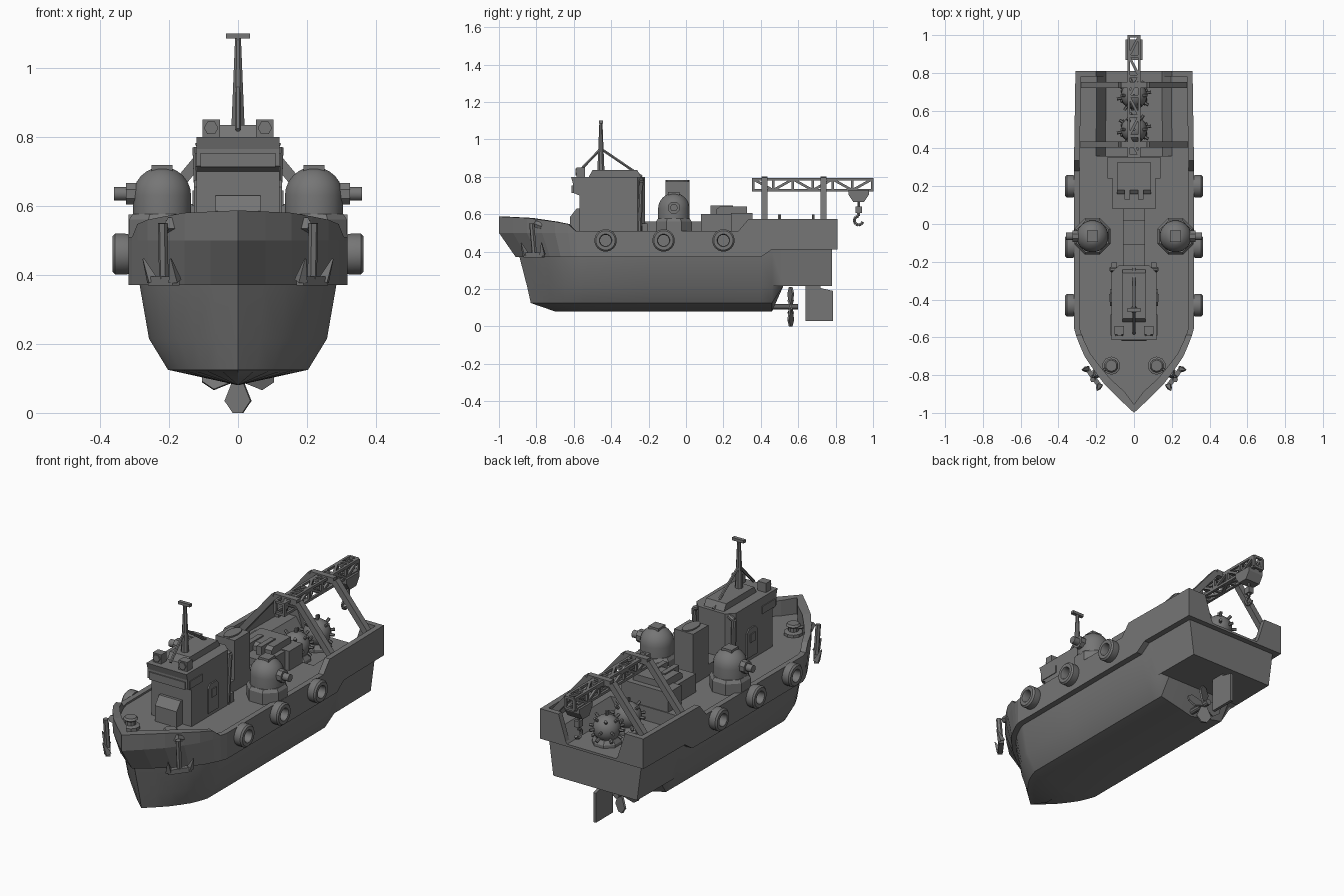
import bpy, bmesh, math
from mathutils import Vector, Matrix

if "Cube" in bpy.data.objects:
    bpy.data.objects.remove(bpy.data.objects["Cube"])

grey = bpy.data.materials.new("dark_grey_paint")
grey.diffuse_color = (0.18, 0.18, 0.18, 1)
grey.use_nodes = True
grey.node_tree.nodes["Principled BSDF"].inputs["Base Color"].default_value = grey.diffuse_color


def finish(name, bm, smooth=False):
    bmesh.ops.remove_doubles(bm, verts=bm.verts, dist=1e-5)
    bmesh.ops.recalc_face_normals(bm, faces=bm.faces)
    me = bpy.data.meshes.new(name)
    bm.to_mesh(me)
    bm.free()
    me.materials.append(grey)
    ob = bpy.data.objects.new(name, me)
    bpy.context.collection.objects.link(ob)
    if smooth:
        bpy.ops.object.select_all(action='DESELECT')
        bpy.context.view_layer.objects.active = ob
        ob.select_set(True)
        bpy.ops.object.shade_smooth_by_angle(angle=math.radians(35))
    return ob


def prism(name, pts, a, b, axis='x'):
    """Extrude a 2D outline from a to b along an axis."""
    place = {'x': lambda u, v, w: (w, u, v), 'y': lambda u, v, w: (u, w, v),
             'z': lambda u, v, w: (u, v, w)}[axis]
    bm = bmesh.new()
    ends = [[bm.verts.new(place(u, v, w)) for u, v in pts] for w in (a, b)]
    for e in ends:
        bm.faces.new(e)
    for i in range(len(pts)):
        j = (i + 1) % len(pts)
        bm.faces.new((ends[0][i], ends[0][j], ends[1][j], ends[1][i]))
    return finish(name, bm)


def box(name, x, y, z):
    return prism(name, [(x[0], y[0]), (x[1], y[0]), (x[1], y[1]), (x[0], y[1])], z[0], z[1], 'z')


def rods(name, segs, r, n=4, r2=None):
    """Straight bars between point pairs, joined in one object."""
    bm = bmesh.new()
    for p, q in segs:
        p, q = Vector(p), Vector(q)
        d = q - p
        m = Matrix.Translation((p + q) / 2) @ d.to_track_quat('Z', 'Y').to_matrix().to_4x4() \
            @ Matrix.Rotation(math.pi / n, 4, 'Z')
        bmesh.ops.create_cone(bm, cap_ends=True, segments=n, radius1=r,
                              radius2=r if r2 is None else r2, depth=d.length, matrix=m)
    return finish(name, bm, n > 8)


def path(pts):
    return list(zip(pts[:-1], pts[1:]))


def lathe(name, prof, centre, axis=(0, 0, 1), n=16, loop=False, smooth=True):
    """Spin an (r, height) profile about an axis."""
    bm = bmesh.new()
    m = Matrix.Translation(centre) @ Vector(axis).to_track_quat('Z', 'Y').to_matrix().to_4x4()
    off = math.pi / n
    rings = [[bm.verts.new(m @ Vector((r * math.cos(off + 2 * math.pi * i / n),
                                       r * math.sin(off + 2 * math.pi * i / n), h)))
              for i in range(n)] for r, h in prof]
    for k in range(len(rings) if loop else len(rings) - 1):
        a, b = rings[k], rings[(k + 1) % len(rings)]
        for i in range(n):
            j = (i + 1) % n
            bm.faces.new((a[i], a[j], b[j], b[i]))
    if not loop:
        bm.faces.new(rings[0])
        bm.faces.new(rings[-1])
    return finish(name, bm, smooth)


def interp(table, t):
    for (a, u), (b, v) in zip(table, table[1:]):
        if t <= b:
            return u + (v - u) * max(0, t - a) / (b - a)
    return table[-1][1]


def loft(name, sections, smooth):
    """Skin half sections, mirrored across x = 0."""
    bm = bmesh.new()
    for s in (1, -1):
        vs = [[bm.verts.new((s * x, y, z)) for x, y, z in sec] for sec in sections]
        for a, b in zip(vs, vs[1:]):
            for i in range(len(a) - 1):
                bm.faces.new((a[i], a[i + 1], b[i + 1], b[i]))
        bm.faces.new(vs[-1])
    bmesh.ops.remove_doubles(bm, verts=bm.verts, dist=1e-5)
    bmesh.ops.dissolve_degenerate(bm, dist=1e-5, edges=bm.edges)
    return finish(name, bm, smooth)


# hull: plan outline, bow scaled back at each level to rake the stem
width = [(-1, 0), (-.925, .08), (-.85, .155), (-.77, .215), (-.70, .262), (-.63, .292),
         (-.59, .307), (-.55, .318), (.3, .318), (.81, .31)]
sheer = [(-1, .587), (-.85, .58), (-.70, .56), (-.63, .547), (-.59, .51), (.28, .51),
         (.335, .575), (.81, .575)]
bow = [-1, -.925, -.85, -.77, -.70, -.63, -.59, -.55]


def rake(y, stem):
    return y if y > -.55 else -.55 + (y + .55) * (stem + .55) / -.45


lower = []
for y in bow + [-.2, .2, .40, .46, .52, .78]:
    w = interp(width, y) / .318
    top = interp([(.40, .37), (.46, .412)], y)
    aft = y > .5
    sec = [(0, rake(y, -.89), top)]
    for x, z, stem in ((.285, top, -.89), (.258, .215, -.85), (.203, .125, -.83), (0, .08, -.70)):
        sec.append((x * w, rake(y, stem), max(z, .215) if aft else z))
    lower.append(sec)
loft("lower_hull", lower, True)

band = []
for y in bow + [0, .28, .335, .36, .361, .40, .46, .81]:
    w, zt = interp(width, y), interp(sheer, y)
    wi = max(w - .03, 0)
    zb = interp([(.40, .37), (.46, .412)], y)
    s, floor = wi / .285, (.425 if y > .3605 else .5)
    yi = rake(y, -.955)
    band.append([(0, rake(y, -.91), zb), (w, rake(y, -.91), zb), (w, y, .5), (w, y, zt),
                 (wi, yi, zt), (wi, yi, .5), (.2 * s, yi, .5), (.15 * s, yi, floor), (0, yi, floor)])
loft("upper_hull_and_deck", band, False)

# propeller and rudder
rods("propeller_shaft", [((0, .46, .105), (0, .60, .105))], .016, 10)
for k in range(4):
    blade = prism("propeller_blade", [(-.01, 0), (.01, 0), (.04, .07), (.015, .105), (-.015, .105),
                                      (-.04, .07)], -.005, .005, 'y')
    blade.matrix_world = Matrix.Translation((0, .56, .105)) @ Matrix.Rotation(k * math.pi / 2, 4, 'Y') \
        @ Matrix.Rotation(.35, 4, 'Z')
prism("rudder", [(.64, .03), (.785, .03), (.785, .19), (.72, .205), (.72, .22), (.64, .22)], -.008, .008)

# wheelhouse
house = prism("wheelhouse", [(-.57, .49), (-.57, .70), (-.605, .715), (-.605, .765), (-.615, .80),
                             (-.22, .80), (-.22, .49)], -.12, .12)
bm = bmesh.new()
bm.from_mesh(house.data)
edges = [e for e in bm.edges if all(v.co.y > -.23 for v in e.verts) and
         abs(e.verts[0].co.z - e.verts[1].co.z) > .1]
bmesh.ops.bevel(bm, geom=edges, offset=.04, segments=1, affect='EDGES')
bm.to_mesh(house.data)
bm.free()
box("front_window", (-.108, .108), (-.611, -.60), (.712, .753))
prism("front_locker", [(-.62, .49), (-.62, .585), (-.585, .63), (-.56, .63), (-.56, .49)], -.065, .065)
prism("roof_platform", [(-.52, .80), (-.50, .835), (-.26, .835), (-.24, .80)], -.06, .06)
rods("mast", [((0, -.455, .80), (0, -.455, 1.09))], .022, 8, .009)
box("mast_crossbar", (-.035, .035), (-.465, -.445), (1.085, 1.1))
rods("mast_stays", [((0, -.455, .95), (0, -.58, .82)), ((0, -.455, .95), (0, -.235, .80))], .008, 6)
for s in (1, -1):
    xs = lambda a, b: sorted((s * a, s * b))
    box("spotlight", xs(.052, .103), (-.585, -.54), (.80, .85))
    rods("spotlight_lens", [((s * .078, -.592, .826), (s * .078, -.58, .826))], .021, 6)
    box("side_window", xs(.118, .124), (-.59, -.48), (.712, .753))
    prism("side_door", [(-.435, .52), (-.345, .52), (-.345, .655), (-.365, .675), (-.415, .675),
                        (-.435, .655)], s * .118, s * .127)
    box("door_window", xs(.12, .132), (-.41, -.37), (.60, .645))
    rods("corner_pipe", path([(s * .11, -.25, .5), (s * .12, -.24, .77), (s * .09, -.24, .785)]), .013, 8)

# funnel behind the wheelhouse
box("engine_casing", (-.055, .055), (-.22, .09), (.49, .56))
box("funnel", (-.057, .057), (-.11, .02), (.5, .775))
prism("funnel_outlet", [(.032 * math.cos(a), -.045 + .065 * math.sin(a))
                        for a in [k * math.pi / 6 for k in range(12)]], .77, .782, 'z')

# winch house
box("winch_base", (-.115, .115), (.08, .26), (.49, .60))
box("winch_rear", (-.14, .14), (.24, .355), (.49, .605))
prism("winch_cover", [(.16, .59), (.16, .625), (.18, .64), (.325, .64), (.325, .59)], -.09, .09)
for x in (-.035, .035):
    box("winch_brake", (x - .014, x + .014), (.13, .25), (.59, .647))

# domed turrets, tyres, anchors and capstans, mirrored port and starboard
for s in (1, -1):
    c = Vector((s * .22, -.065, 0))
    lathe("turret_base", [(.104, .49), (.104, .56), (.092, .576)], c, n=8, smooth=False)
    dome = [(.085, .57), (.085, .63)] + [(.085 * math.cos(a), .63 + .083 * math.sin(a))
                                         for a in (.25, .5, .75, 1, 1.2)]
    lathe("turret_dome", dome, c, n=20)
    box("turret_hatch", (c.x - .03, c.x + .03), (-.095, -.035), (.69, .718))
    rods("turret_mount", [((s * .27, -.065, .635), (s * .325, -.065, .635))], .034, 8)
    rods("turret_nozzle", [((s * .30, -.065, .635), (s * .36, -.065, .635))], .02, 12)
    for y in (-.43, -.12, .2):
        lathe("tyre_fender", [(.03, 0), (.058, 0), (.06, .01), (.06, .04), (.052, .048), (.034, .048),
                              (.03, .04)], (s * .316, y, .46), (s, 0, 0), 20, True)
    rods("anchor_shank", [((s * .218, -.825, .55), (s * .215, -.81, .38))], .014, 6)
    rods("anchor_head", [((s * .192, -.808, .55), (s * .2, -.77, .535))], .02, 6)
    t = Vector((s * .59, .81, 0))
    foot = Vector((s * .215, -.812, .382))
    rods("anchor_crown", [(foot - t * .06, foot + t * .06)], .018)
    for k in (-1, 1):
        tip = foot + t * .055 * k
        rods("anchor_fluke", [(tip, tip + t * .012 * k + Vector((s * .02, -.015, .065)))], .02, 4, .003)
    lathe("capstan", [(.048, .49), (.048, .515), (.026, .52), (.026, .54), (.038, .55), (.03, .56)],
          (s * .12, -.75, 0), n=10, smooth=False)
    rods("anchor_chain", [((s * .12, -.75, .53), (s * .205, -.80, .55))], .008, 6)
    prism("stern_corner", [(s * .31, .42), (s * .31, .575), (s * .2, .575), (s * .15, .42)], .78, .81, 'y')
    box("deck_bollard", sorted((s * .09, s * .12)), (-.235, -.205), (.49, .55))

# sea mines on pedestals in the stern well
for y in (.50, .68):
    c = Vector((0, y, .505))
    lathe("mine_pedestal", [(.075, .42), (.075, .44), (.06, .46)], (0, y, 0), n=8, smooth=False)
    bm = bmesh.new()
    bmesh.ops.create_uvsphere(bm, u_segments=18, v_segments=12, radius=.07,
                              matrix=Matrix.Translation(c))
    finish("mine", bm, True)
    spikes = [(0, 0, 1)]
    for el, n, ph in ((.75, 6, 0), (0, 8, .2), (-.6, 6, .4)):
        for i in range(n):
            a = ph + 2 * math.pi * i / n
            spikes.append((math.cos(a) * math.cos(el), math.sin(a) * math.cos(el), math.sin(el)))
    rods("mine_spikes", [(c + Vector(d) * .065, c + Vector(d) * .092) for d in spikes], .008, 6)

# gantry legs and lattice boom
for y in (.42, .735):
    rods("gantry_frame", path([(.275, y, .49), (.275, y, .54), (.07, y, .785), (-.07, y, .785),
                               (-.275, y, .54), (-.275, y, .49)]), .023)
y0, y1, n = .36, .995, 6
step = (y1 - y0) / n
bars = [((x, y0 - .008, z), (x, y1, z)) for x in (-.027, .027) for z in (.728, .787)]
for i in range(n + 1):
    y = y0 + i * step
    a, b = (.728, .787) if i % 2 else (.787, .728)
    for x in (-.027, .027):
        bars.append(((x, y, .728), (x, y, .787)))
        if i < n:
            bars.append(((x, y, a), (x, y + step, b)))
    for z in (.728, .787):
        bars.append(((-.027, y, z), (.027, y, z)))
        if i < n:
            k = 1 if i % 2 else -1
            bars.append(((-.027 * k, y, z), (.027 * k, y + step, z)))
rods("lattice_boom", bars, .0095)

# trolley and hook
prism("trolley", [(.868, .73), (.978, .73), (.978, .705), (.952, .665), (.895, .665), (.868, .705)],
      -.045, .045)
rods("hook_cable", [((0, .923, .67), (0, .923, .60))], .007, 6)
box("hook_block", (-.014, .014), (.905, .941), (.605, .64))
rods("hook", path([(0, .923, .61), (0, .923, .59)] +
                  [(0, .923 + .024 * math.cos(a), .566 + .024 * math.sin(a))
                   for a in [math.pi / 2 + k * math.pi / 5 for k in range(8)]]), .009, 6)
